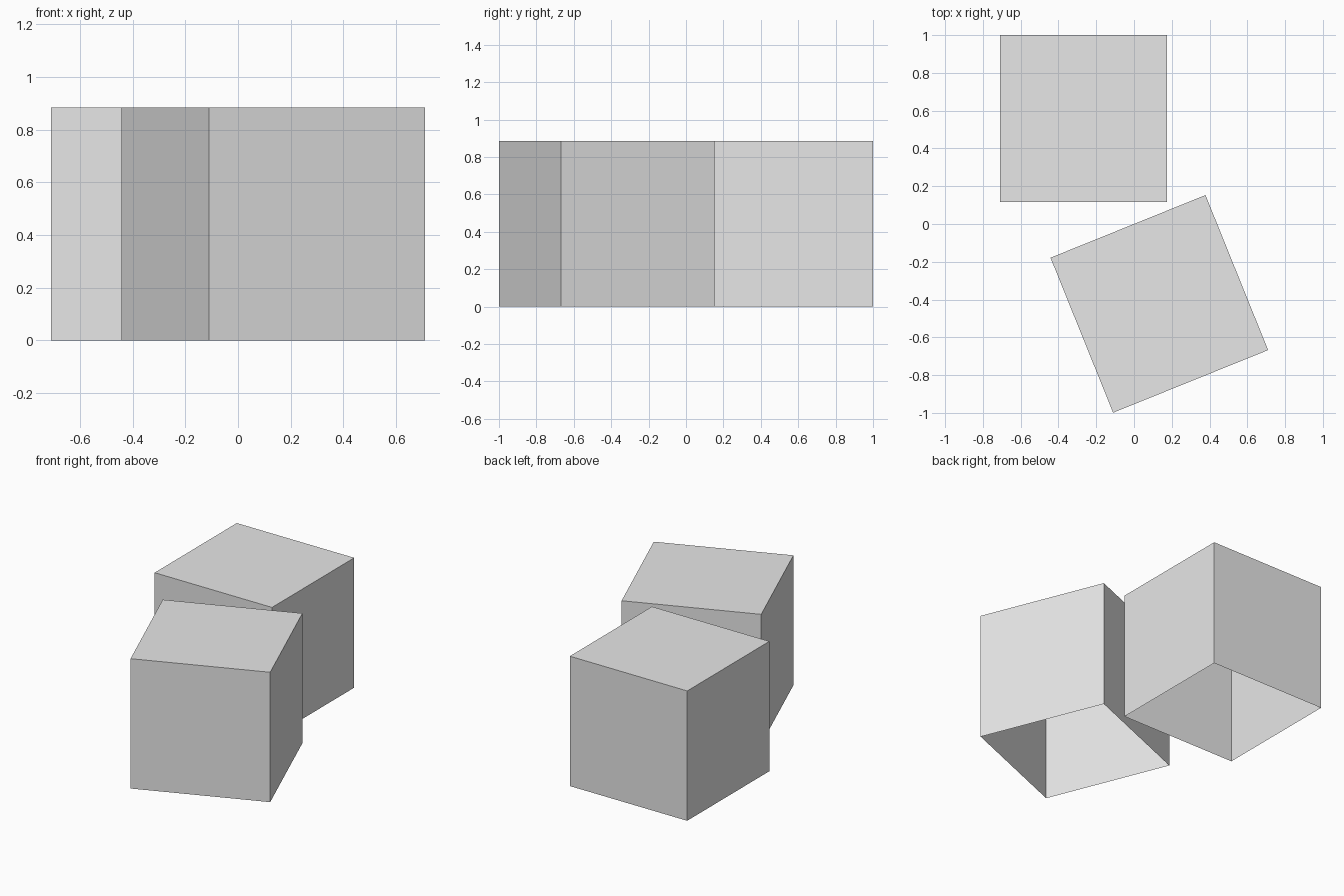
import bpy
import bmesh
from math import radians

cube = bpy.data.objects.get("Cube")
if cube:
    bpy.data.objects.remove(cube, do_unlink=True)

SIZE = 0.885

# Plain grey for both boxes
grey = bpy.data.materials.new("light_grey")
grey.use_nodes = True
grey.diffuse_color = (0.8, 0.8, 0.8, 1)
grey.node_tree.nodes["Principled BSDF"].inputs["Base Color"].default_value = (0.8, 0.8, 0.8, 1)


def open_box(name, x, y, turn):
    """Thin box with four walls and a top, open underneath."""
    bm = bmesh.new()
    bmesh.ops.create_cube(bm, size=SIZE)
    bottom = [f for f in bm.faces if f.normal.z < -0.5]
    bmesh.ops.delete(bm, geom=bottom, context='FACES_ONLY')
    mesh = bpy.data.meshes.new(name)
    bm.to_mesh(mesh)
    bm.free()
    mesh.materials.append(grey)
    box = bpy.data.objects.new(name, mesh)
    box.location = (x, y, SIZE / 2)
    box.rotation_euler.z = radians(turn)
    bpy.context.collection.objects.link(box)


# Straight box at the back, turned box at the front
open_box("back_box", -0.267, 0.558, 0)
open_box("front_box", 0.134, -0.423, 22)
